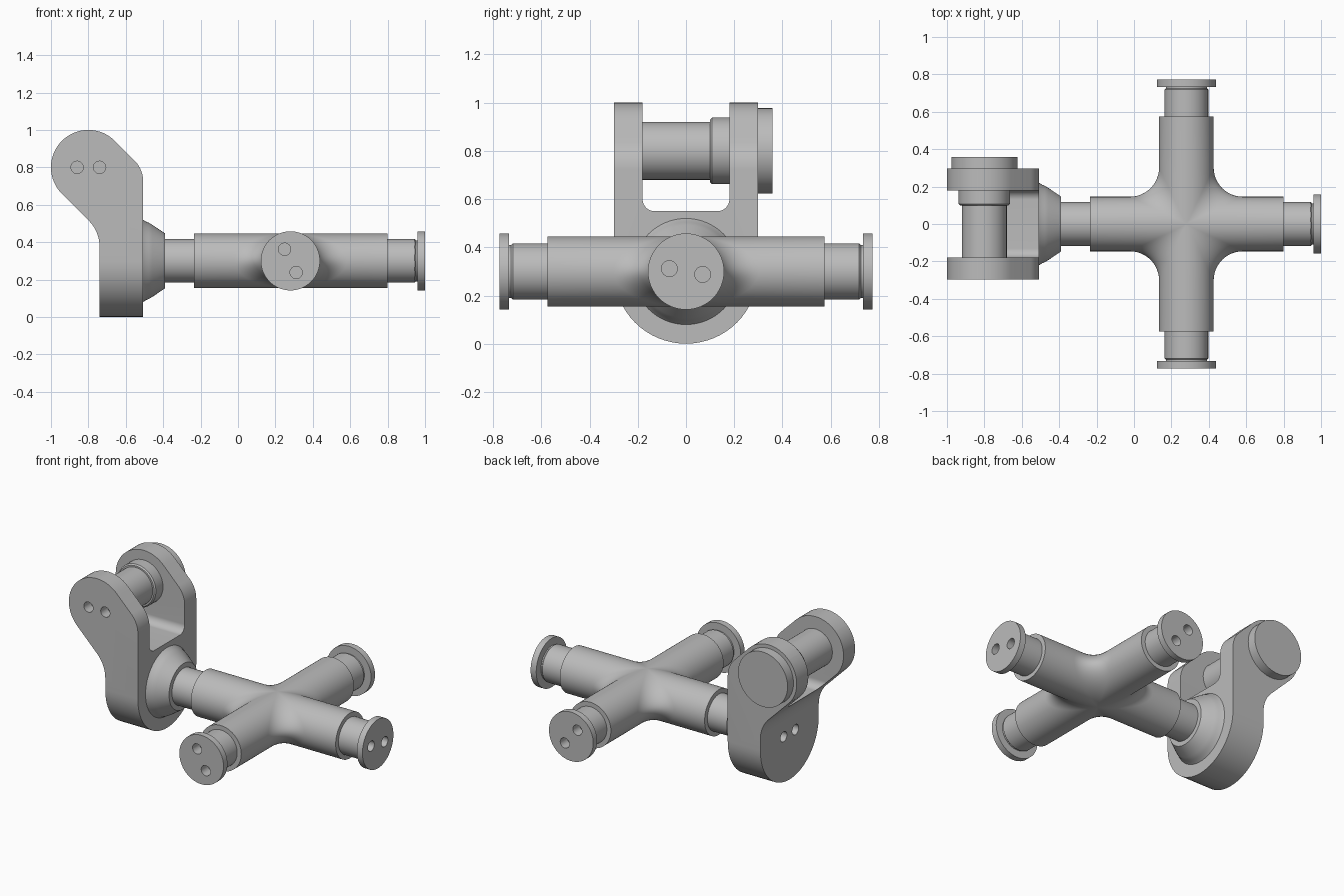
import bpy, bmesh
from math import sin, cos, tan, pi, acos
from mathutils import Vector, Matrix

cube = bpy.data.objects.get("Cube")
if cube:
    bpy.data.objects.remove(cube, do_unlink=True)

steel = bpy.data.materials.new("grey_steel")
steel.use_nodes = True
steel.diffuse_color = (0.5, 0.5, 0.5, 1)
steel.node_tree.nodes["Principled BSDF"].inputs["Base Color"].default_value = (0.5, 0.5, 0.5, 1)


def finish(name, bm, merge=1e-5):
    """Clean a bmesh and link it as a shaded object."""
    bmesh.ops.remove_doubles(bm, verts=bm.verts, dist=merge)
    bmesh.ops.recalc_face_normals(bm, faces=bm.faces)
    mesh = bpy.data.meshes.new(name)
    bm.to_mesh(mesh)
    bm.free()
    mesh.materials.append(steel)
    obj = bpy.data.objects.new(name, mesh)
    bpy.context.collection.objects.link(obj)
    return obj


def smooth(obj):
    bpy.ops.object.select_all(action='DESELECT')
    obj.select_set(True)
    bpy.context.view_layer.objects.active = obj
    bpy.ops.object.shade_smooth_by_angle(angle=pi / 6)


def boolean(obj, other, operation):
    """Apply a boolean and remove the helper."""
    other.hide_render = True
    mod = obj.modifiers.new("cut", 'BOOLEAN')
    mod.operation, mod.solver, mod.object = operation, 'EXACT', other
    bpy.context.view_layer.objects.active = obj
    bpy.ops.object.modifier_apply(modifier=mod.name)
    bpy.data.objects.remove(other, do_unlink=True)


def lathe(name, profile, origin, axis, steps=64):
    """Revolve (radius, distance) points about an axis through origin."""
    bm = bmesh.new()
    vs = [bm.verts.new((r, 0, t)) for r, t in profile]
    edges = [bm.edges.new(pair) for pair in zip(vs, vs[1:])]
    bmesh.ops.spin(bm, geom=vs + edges, cent=(0, 0, 0), axis=(0, 0, 1),
                   angle=2 * pi, steps=steps)
    turn = Vector(axis).to_track_quat('Z', 'Y').to_matrix().to_4x4()
    bm.transform(Matrix.Translation(origin) @ turn)
    return finish(name, bm)


def drill(obj, point, axis, radius=0.033, depth=0.07):
    """Blind hole entering along axis at point."""
    profile = [(0, -0.02), (radius, -0.02), (radius, depth), (0, depth)]
    boolean(obj, lathe("drill_cutter", profile, point, axis, 24), 'DIFFERENCE')


def rounded(corners, steps=16):
    """Outline from (u, v, radius) corners."""
    out = []
    for i, (u, v, radius) in enumerate(corners):
        p = Vector((u, v))
        if not radius:
            out.append(p)
            continue
        a = (Vector(corners[i - 1][:2]) - p).normalized()
        b = (Vector(corners[(i + 1) % len(corners)][:2]) - p).normalized()
        half = acos(max(-1, min(1, a.dot(b)))) / 2
        centre = p + (a + b).normalized() * radius / sin(half)
        start = p + a * radius / tan(half) - centre
        end = p + b * radius / tan(half) - centre
        sweep = pi - 2 * half
        for k in range(steps + 1):
            f = k / steps
            out.append(centre + (start * sin((1 - f) * sweep) + end * sin(f * sweep)) / sin(sweep))
    return out


def extrude(name, outline, place, vector):
    bm = bmesh.new()
    face = bm.faces.new([bm.verts.new(place(u, v)) for u, v in outline])
    new = bmesh.ops.extrude_face_region(bm, geom=[face])["geom"]
    bmesh.ops.translate(bm, vec=vector,
                        verts=[g for g in new if isinstance(g, bmesh.types.BMVert)])
    bm.faces.ensure_lookup_table()
    return finish(name, bm)


# Cross body: two crossing tubes blended with a rolling-ball fillet
HUB = Vector((0.28, 0, 0.3))
TUBE, BLEND = 0.146, 0.155
lengths = [0.52, 0.575, 0.515, 0.575]
bm = bmesh.new()
rows, arc = 32, 12
for q in range(4):
    spin = Matrix.Rotation(q * pi / 2, 4, 'Z')
    grid = []
    for i in range(rows + 1):
        phi = -pi / 2 + pi * i / rows
        y, z = TUBE * cos(phi), TUBE * sin(phi)
        reach = (TUBE + BLEND) * cos(phi)
        ball = Vector((reach, reach, (TUBE + BLEND) * sin(phi)))
        a = Vector((reach, y, z)) - ball
        b = Vector((y, reach, z)) - ball
        angle = acos(max(-1, min(1, a.dot(b) / BLEND ** 2)))
        row = [Vector((lengths[q], y, z))]
        for k in range(arc + 1):
            f = k / arc
            if angle < 1e-3:
                row.append(ball + a)
            else:
                row.append(ball + (a * sin((1 - f) * angle) + b * sin(f * angle)) / sin(angle))
        row.append(Vector((y, lengths[(q + 1) % 4], z)))
        grid.append([bm.verts.new(HUB + spin @ p) for p in row])
    for r0, r1 in zip(grid, grid[1:]):
        for k in range(len(r0) - 1):
            bm.faces.new((r0[k], r0[k + 1], r1[k + 1], r1[k]))
bmesh.ops.remove_doubles(bm, verts=bm.verts, dist=1e-4)
bmesh.ops.holes_fill(bm, edges=[e for e in bm.edges if e.is_boundary], sides=0)
smooth(finish("cross_body", bm, 1e-4))

# Flanged pins on three arms, each with two blind holes
pins = [("left_pin", Vector((1, 0, 0)), 0.72, Vector((0, 0.069, -0.012))),
        ("front_pin", Vector((0, -1, 0)), 0.773, Vector((0.031, 0, -0.062))),
        ("back_pin", Vector((0, 1, 0)), 0.773, Vector((0.045, 0, -0.053)))]
for name, axis, end, offset in pins:
    profile = [(0, 0.45), (0.117, 0.45), (0.117, end - 0.055), (0.11, end - 0.048),
               (0.11, end - 0.04), (0.158, end - 0.04), (0.158, end), (0, end)]
    pin = lathe(name, profile, HUB, axis)
    for side in (-1, 1):
        drill(pin, HUB + axis * end + offset * side, -axis)
    smooth(pin)

# Plain shaft joining the cross to the fork
smooth(lathe("fork_shaft", [(0, 0.45), (0.117, 0.45), (0.117, 0.85), (0, 0.85)], HUB, (-1, 0, 0)))

# Fork bracket: cranked side outline intersected with a U-shaped outline
crank = rounded([(-0.507, 0, 0), (-0.507, 0.79, 0.16), (-0.8, 1.083, 0.2),
                 (-1.083, 0.8, 0.2), (-0.74, 0.457, 0.2), (-0.74, 0, 0)])
fork = rounded([(-0.298, 0.001, 0.297), (0.298, 0.001, 0.297), (0.298, 1.1, 0),
                (0.18, 1.1, 0), (0.18, 0.55, 0.05), (-0.18, 0.55, 0.05),
                (-0.18, 1.1, 0), (-0.298, 1.1, 0)])
bracket = extrude("fork_bracket", crank, lambda u, v: (u, -0.4, v), (0, 0.8, 0))
u_shape = extrude("fork_cutter", fork, lambda u, v: (-1.2, u, v), (1, 0, 0))
boolean(bracket, u_shape, 'INTERSECT')
for side in (-1, 1):
    drill(bracket, (-0.8 + side * 0.06, -0.298, 0.8), (0, 1, 0))
    drill(bracket, (-0.74, side * 0.06, 0.3), (1, 0, 0))
smooth(bracket)

# Tapered boss on the fork face
boss = [(0, -0.03), (0.22, -0.03), (0.22, 0), (0.21, 0.015), (0.204, 0.03),
        (0.192, 0.05), (0.147, 0.117), (0, 0.117)]
smooth(lathe("fork_boss", boss, (-0.507, 0, 0.3), (1, 0, 0)))

# Cross pin through the fork, with collar and head
EYE = (-0.8, 0, 0.8)
smooth(lathe("clevis_pin", [(0, -0.2), (0.12, -0.2), (0.12, 0.2), (0, 0.2)], EYE, (0, 1, 0)))
smooth(lathe("pin_collar", [(0, 0.1), (0.13, 0.1), (0.138, 0.108), (0.138, 0.2), (0, 0.2)],
             EYE, (0, 1, 0)))
smooth(lathe("pin_head", [(0, 0.28), (0.177, 0.28), (0.177, 0.358), (0, 0.358)], EYE, (0, 1, 0)))
